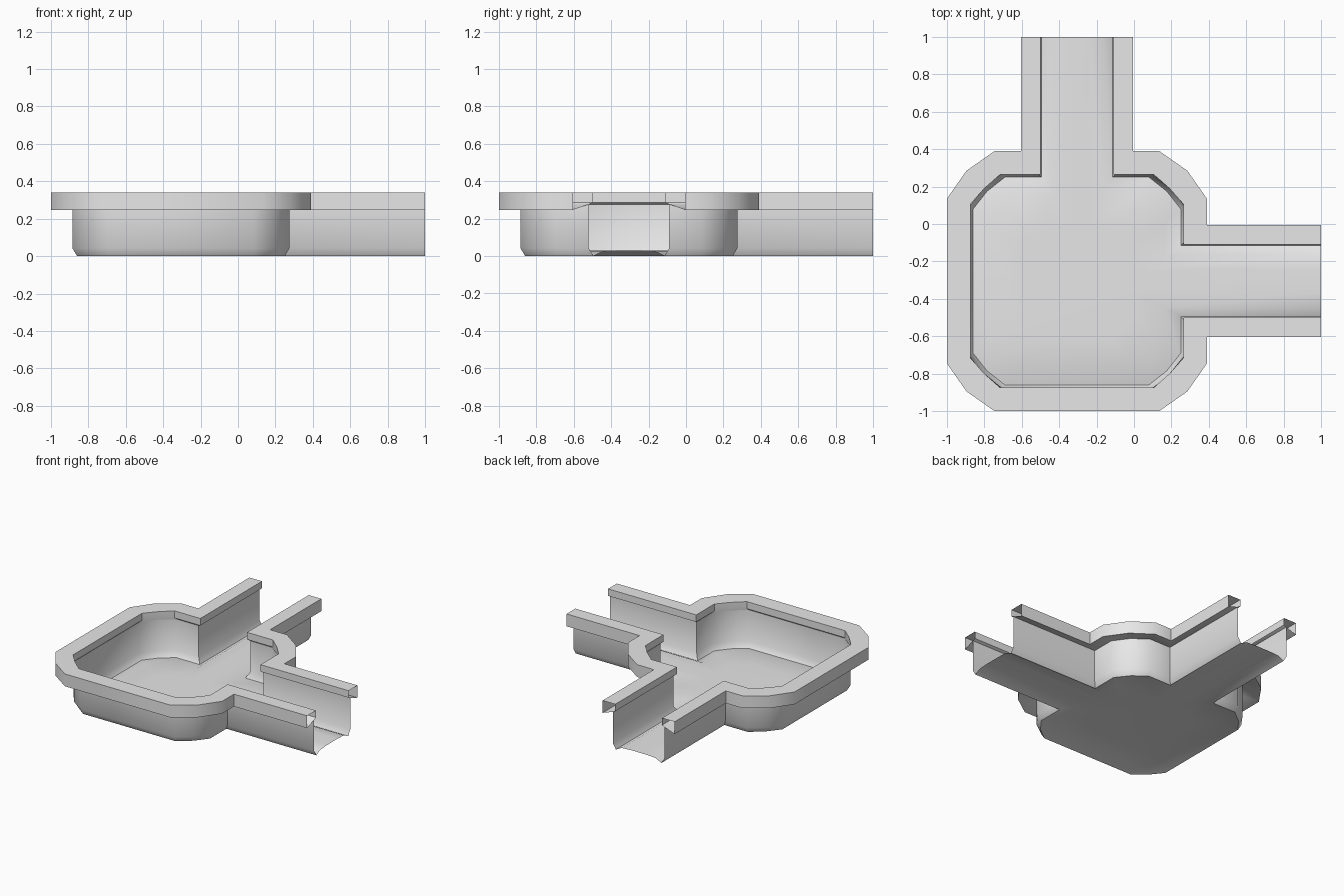
import bpy
import bmesh
import math

cube = bpy.data.objects.get("Cube")
if cube:
    bpy.data.objects.remove(cube, do_unlink=True)

CENTRE = -0.305   # middle of the basin on both x and y
END = 1.0         # open ends of the two channels

grey = bpy.data.materials.new("light_grey")
grey.use_nodes = True
grey.diffuse_color = (0.8, 0.8, 0.8, 1)
grey.node_tree.nodes["Principled BSDF"].inputs["Base Color"].default_value = (0.8, 0.8, 0.8, 1)


def outline(half, cut, mid, width):
    """Square with two-step cut corners and channels toward +x and +y."""
    e, s, m, w = END - CENTRE, half - cut, half - mid, width
    h = half
    # the half running from the +x channel round the outside, up to the diagonal
    outside = [(e, -w), (h, -w), (h, -s), (m, -m), (s, -h), (-s, -h)]
    inside = [(w, e), (w, h), (s, h)]
    swap = lambda pts: [(y, x) for x, y in reversed(pts)]
    pts = outside + [(-m, -m)] + swap(outside) + inside + [(m, m)] + swap(inside)
    return [(x + CENTRE, y + CENTRE) for x, y in pts]


def loft(name, rows, closed=False, fill_first=False):
    """Skin a stack of outlines, leaving the channel ends open."""
    bm = bmesh.new()
    loops = [[bm.verts.new((x, y, z)) for x, y in outline(*shape)] for shape, z in rows]
    count = len(loops[0])
    pairs = list(zip(loops, loops[1:]))
    if closed:
        pairs.append((loops[-1], loops[0]))
    for a, b in pairs:
        for i in range(count):
            j = (i + 1) % count
            if i not in (12, count - 1):
                bm.faces.new((a[i], a[j], b[j], b[i]))
    if fill_first:
        face = bm.faces.new(loops[0])
        bmesh.ops.triangulate(bm, faces=[face])
    bmesh.ops.recalc_face_normals(bm, faces=bm.faces)
    # the open tray shows its upper side
    if fill_first:
        floor = max(bm.faces, key=lambda f: abs(f.normal.z))
        if floor.normal.z < 0:
            bmesh.ops.reverse_faces(bm, faces=bm.faces)
    mesh = bpy.data.meshes.new(name)
    bm.to_mesh(mesh)
    bm.free()
    mesh.materials.append(grey)
    obj = bpy.data.objects.new(name, mesh)
    bpy.context.collection.objects.link(obj)
    bpy.ops.object.select_all(action='DESELECT')
    obj.select_set(True)
    bpy.context.view_layer.objects.active = obj
    bpy.ops.object.shade_smooth_by_angle(angle=math.radians(40))
    return obj


# Outline sizes: half size, corner cut, corner midpoint, channel half width
crown = (0.30, 0.12, 0.05, 0.06)
shoulder = (0.47, 0.16, 0.07, 0.14)
floor_edge = (0.555, 0.17, 0.075, 0.19)
wall = (0.58, 0.19, 0.08, 0.215)
rim_inner = (0.57, 0.16, 0.075, 0.195)
rim_outer = (0.695, 0.255, 0.105, 0.30)

# Tray: slightly domed floor, bevelled foot and upright wall
loft("tray", [(crown, 0.032), (shoulder, 0.028), (floor_edge, 0.003),
              (wall, 0.045), (wall, 0.28)], fill_first=True)

# Rim: hollow lip that follows the top of the wall
loft("rim", [(wall, 0.28), (rim_inner, 0.29), (rim_inner, 0.343),
             (rim_outer, 0.343), (rim_outer, 0.25)], closed=True)

# Shift so the lowest edge rests on the ground
for name in ("tray", "rim"):
    for v in bpy.data.objects[name].data.vertices:
        v.co.z -= 0.003
